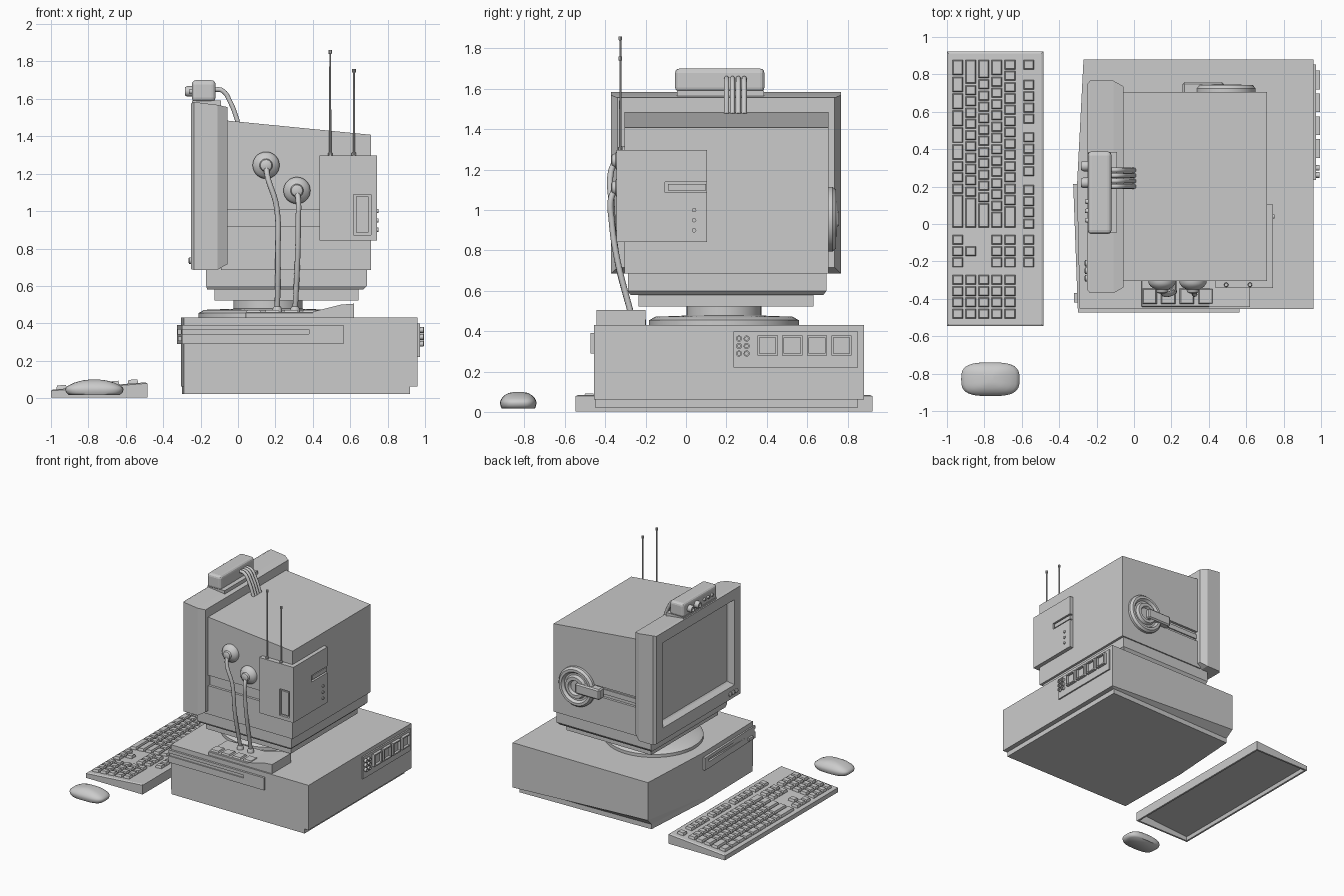
import bpy, bmesh, math
from mathutils import Vector, Matrix


def finish(name, bm, smooth=None):
    bmesh.ops.recalc_face_normals(bm, faces=bm.faces)
    me = bpy.data.meshes.new(name)
    bm.to_mesh(me)
    bm.free()
    ob = bpy.data.objects.new(name, me)
    bpy.context.collection.objects.link(ob)
    if smooth:
        me.polygons.foreach_set("use_smooth", [True] * len(me.polygons))
        me.set_sharp_from_angle(angle=math.radians(smooth))
    return ob


def add_loft(bm, rings):
    vs = [[bm.verts.new(p) for p in r] for r in rings]
    n = len(rings[0])
    for a, b in zip(vs, vs[1:]):
        for i in range(n):
            j = (i + 1) % n
            bm.faces.new((a[i], a[j], b[j], b[i]))
    bm.faces.new(vs[0])
    bm.faces.new(vs[-1])


def loft(name, rings, smooth=None):
    bm = bmesh.new()
    add_loft(bm, rings)
    return finish(name, bm, smooth)


def rx(x, y0, y1, z0, z1):
    return [(x, y0, z0), (x, y1, z0), (x, y1, z1), (x, y0, z1)]


def rz(z, x0, x1, y0, y1):
    return [(x0, y0, z), (x1, y0, z), (x1, y1, z), (x0, y1, z)]


def apply(ob, mod):
    with bpy.context.temp_override(object=ob, active_object=ob):
        bpy.ops.object.modifier_apply(modifier=mod.name)


def box(name, x0, x1, y0, y1, z0, z1, bevel=0, seg=1):
    ob = loft(name, [rz(z0, x0, x1, y0, y1), rz(z1, x0, x1, y0, y1)])
    if bevel:
        m = ob.modifiers.new("bevel", 'BEVEL')
        m.width, m.segments = bevel, seg
    return ob


def cut(ob, *dims):
    c = box("cutter", *dims)
    c.hide_render = True
    m = ob.modifiers.new("cut", 'BOOLEAN')
    m.operation, m.solver, m.object = 'DIFFERENCE', 'EXACT', c
    apply(ob, m)
    bpy.data.objects.remove(c)


def lathe(name, profile, loc, axis, n=32):
    # profile: (radius, height along axis)
    rot = Vector((0, 0, 1)).rotation_difference(Vector(axis)).to_matrix()
    rings = [[rot @ Vector((r * math.cos(2 * math.pi * i / n), r * math.sin(2 * math.pi * i / n), h))
              + Vector(loc) for i in range(n)] for r, h in profile]
    return loft(name, rings, 35)


def tube(name, pts, r):
    cu = bpy.data.curves.new(name, 'CURVE')
    cu.dimensions, cu.bevel_depth, cu.bevel_resolution = '3D', r, 3
    cu.use_fill_caps, cu.resolution_u = True, 8
    sp = cu.splines.new('BEZIER')
    sp.bezier_points.add(len(pts) - 1)
    for b, p in zip(sp.bezier_points, pts):
        b.co = p
        b.handle_left_type = b.handle_right_type = 'AUTO'
    ob = bpy.data.objects.new(name, cu)
    bpy.context.collection.objects.link(ob)


# Desktop case: bowed front, recessed plinth, chin cut under the front corner
plan = [(-0.27, 0.88), (-0.305, 0.2), (-0.29, -0.455), (0.96, -0.455), (0.96, 0.88)]
low = [(-0.26, 0.82), (-0.3, 0.2), (-0.29, -0.45), (0.92, -0.45), (0.92, 0.85)]
loft("computer_case", [
    [(x, y, 0.022) for x, y in low],
    [(x, y, 0.062) for x, y in low],
    [(x, y, 0.12 if i == 0 else 0.062) for i, (x, y) in enumerate(plan)],
    [(x, y, 0.43) for x, y in plan]])
bay = [(-0.325, 0.215), (-0.3, -0.472), (0.565, -0.472), (0.565, -0.4), (-0.2, -0.4), (-0.2, 0.215)]
drive = loft("drive_band", [[(x, y, z) for x, y in bay] for z in (0.29, 0.392)])
cut(drive, -0.4, 0.38, -0.5, -0.463, 0.342, 0.366)
cut(drive, -0.4, -0.305, -0.36, 0.16, 0.342, 0.366)
box("drive_button", -0.32, -0.29, -0.42, -0.37, 0.305, 0.33)

# Rear connector panel
box("rear_panel", 0.95, 0.972, 0.236, 0.852, 0.22, 0.40)
for i in range(4):
    y = 0.404 + i * 0.122
    port = box("port_frame", 0.96, 0.995, y - 0.05, y + 0.05, 0.28, 0.38)
    cut(port, 0.975, 1.1, y - 0.04, y + 0.04, 0.29, 0.37)
for y in (0.262, 0.30):
    for z in (0.29, 0.327, 0.364):
        lathe("jack", [(0.015, 0), (0.015, 0.025), (0.008, 0.025), (0.008, 0.005)], (0.968, y, z), (1, 0, 0), 16)

# Swivel stand
lathe("swivel_base", [(0.37, 0.42), (0.37, 0.455), (0.34, 0.472), (0.185, 0.478), (0.185, 0.53)],
      (0.16, 0.188, 0), (0, 0, 1), 48)
loft("monitor_foot", [rz(0.522, -0.125, 0.645, -0.236, 0.63), rz(0.582, -0.125, 0.645, -0.236, 0.63)])
loft("monitor_skirt", [rz(0.58, -0.165, 0.67, -0.275, 0.68), rz(0.6, -0.17, 0.69, -0.288, 0.695),
                       rz(0.692, -0.17, 0.69, -0.288, 0.695)])

# Monitor body with sloped top and side grooves
body = loft("monitor_body", [rx(-0.09, -0.305, 0.705, 0.686, 1.487), rx(0.71, -0.305, 0.705, 0.686, 1.408)])
cut(body, -0.2, 0.45, -0.4, -0.285, 0.92, 1.005)
cut(body, -0.2, 0.45, 0.685, 0.8, 0.92, 1.005)

# Screen bezel with recessed glass
loft("monitor_bezel", [
    rx(-0.205, -0.24, 0.63, 0.82, 1.46), rx(-0.215, -0.25, 0.64, 0.81, 1.47),
    rx(-0.252, -0.27, 0.66, 0.79, 1.49), rx(-0.252, -0.35, 0.745, 0.69, 1.575),
    rx(-0.235, -0.37, 0.766, 0.686, 1.583), rx(-0.11, -0.37, 0.766, 0.686, 1.568),
    rx(-0.057, -0.34, 0.736, 0.716, 1.556)])
for y in (-0.29, -0.25, -0.21):
    lathe("screen_knob", [(0.018, 0), (0.018, 0.01), (0.012, 0.014)], (-0.25, y, 0.735), (-1, 0, 0), 16)

# Side speaker and its arm
lathe("speaker", [(0.16, -0.02), (0.16, 0.02), (0.145, 0.038), (0.125, 0.038), (0.11, 0.018), (0.095, 0.018),
                  (0.085, 0.042), (0.06, 0.042), (0.05, 0.02)], (0.49, 0.705, 0.955), (0, 1, 0), 40)
box("speaker_arm", 0.26, 0.48, 0.69, 0.758, 0.915, 1.0, 0.01)
box("speaker_strap", -0.07, 0.27, 0.68, 0.695, 0.945, 0.985)

# Camera on top with lenses and cables
box("camera_plinth", -0.245, -0.09, -0.045, 0.385, 1.55, 1.592)
box("camera_housing", -0.247, -0.12, -0.054, 0.388, 1.585, 1.7, 0.022, 3)
for y, r in ((0.31, 0.028), (0.22, 0.028), (0.12, 0.012), (0.07, 0.012), (0.02, 0.012)):
    lathe("lens", [(r, 0), (r, r * 0.9), (r * 0.8, r * 1.3), (r * 0.6, r * 1.3), (r * 0.5, r)],
          (-0.246, y, 1.64), (-1, 0, 0), 20)
for i in range(4):
    y = 0.201 + i * 0.029
    tube("camera_cable", [(-0.13, y, 1.65), (-0.085, y, 1.645), (-0.04, y, 1.58), (0.0, y, 1.475)], 0.013)

# Corner receiver box with antennas
rec = box("receiver_box", 0.435, 0.743, -0.343, 0.103, 0.842, 1.298)
cut(rec, 0.618, 0.71, -0.4, -0.325, 0.872, 1.09)
cut(rec, 0.72, 0.8, -0.105, 0.11, 1.087, 1.14)
box("receiver_window", 0.632, 0.697, -0.338, -0.31, 0.885, 1.077)
box("receiver_tray", 0.71, 0.738, -0.09, 0.1, 1.097, 1.13)
for z in (0.90, 0.95, 1.0):
    lathe("receiver_button", [(0.011, -0.01), (0.011, 0.008)], (0.743, 0.04, z), (1, 0, 0), 12)
for x, top in ((0.493, 1.86), (0.62, 1.76)):
    lathe("antenna", [(0.012, 1.29), (0.012, 1.31), (0.006, 1.315), (0.005, top - 0.02), (0.01, top - 0.018),
                      (0.01, top)], (x, -0.325, 0), (0, 0, 1), 10)

# Side pickups and their cables
for x, z, mid, end in ((0.15, 1.245, (0.205, 1.03), 0.21), (0.315, 1.11, (0.322, 0.95), 0.305)):
    lathe("pickup", [(0.072, -0.005), (0.072, 0.012), (0.06, 0.03), (0.035, 0.045), (0.03, 0.06), (0.018, 0.066)],
          (x, -0.305, z), (0, -1, 0), 28)
    tube("pickup_cable", [(x, -0.35, z), (x + 0.008, -0.372, z - 0.06), (mid[0], -0.368, mid[1]),
                          ((mid[0] + end) / 2 + 0.006, -0.345, 0.78), (end, -0.265, 0.46)], 0.015)
    lathe("cable_plug", [(0.026, 0), (0.026, 0.02), (0.018, 0.035)], (end, -0.27, 0.455), (0, 0, 1), 16)

# Control box beside the monitor
box("control_box", 0.04, 0.45, -0.443, -0.197, 0.425, 0.46, 0.004)
wedge = [(0.4, 0.43), (0.62, 0.43), (0.62, 0.505), (0.55, 0.5), (0.4, 0.462)]
loft("control_wedge", [[(x, y, z) for x, z in wedge] for y in (-0.443, -0.2)])
for i in range(4):
    x = 0.042 + i * 0.1
    loft("control_button", [rz(0.455, x, x + 0.082, -0.43, -0.342), rz(0.472, x + 0.008, x + 0.074, -0.422, -0.35)])

# Keyboard shell, hollow underneath
X0, X1, Y0, Y1 = -1.0, -0.485, -0.546, 0.922


def deck(x):
    return 0.045 + (x - X0) / (X1 - X0) * 0.04


def slope(dx, dz):
    return [(x, y, deck(x) + dz) for x, y, _ in rz(0, X0 + dx, X1 - dx, Y0 + dx, Y1 - dx)]


loft("keyboard", [slope(0.022, -0.015), rz(0.003, X0 + 0.015, X1 - 0.015, Y0 + 0.015, Y1 - 0.015),
                  rz(0.003, X0, X1, Y0, Y1), slope(0, -0.006), slope(0.01, 0)])

# Keys, one mesh: each row lists key widths, negative is a gap
U = 0.0603
kb = bmesh.new()


def key_row(x, y, widths):
    for w in widths:
        if w > 0:
            a, b, h = y - w * U + 0.004, y - 0.004, 0.029
            rings = []
            for i, dz in ((0, -0.004), (0.002, 0.008), (0.006, 0.02)):
                rings.append([(px, py, deck(px) + dz) for px, py, _ in rz(0, x - h + i, x + h - i, a + i, b - i)])
            add_loft(kb, rings)
        y -= abs(w) * U


xs = [-0.943, -0.873, -0.803, -0.733, -0.663]
main = [[1.5] * 6 + [1, 1, 1, 3], [2.25] + [1] * 10 + [2.75], [1.75] + [1] * 11 + [2.25],
        [1.5] + [1] * 12 + [1.5], [1] * 13 + [2]]
nav = [[1] * 3, [-1, 1], [], [1] * 3, [1] * 3]
for x, m, nv in zip(xs, main, nav):
    key_row(x, 0.882, m)
    key_row(x, -0.055, nv)
    key_row(x, -0.268, [1] * 4)
key_row(-0.562, 0.882, [1, -0.8] + [1] * 4 + [-0.65] + [1] * 4 + [-0.65] + [1] * 4)
key_row(-0.562, -0.055, [1] * 3)
finish("keys", kb)

# Mouse: lofted superellipse along z
prof = [(0.88, 0.018), (0.97, 0.03), (1.0, 0.045), (0.98, 0.056), (0.88, 0.068), (0.68, 0.083), (0.4, 0.095), (0.12, 0.1)]
rings = []
for s, z in prof:
    ring = []
    for i in range(36):
        t = 2 * math.pi * i / 36
        c, d = math.cos(t), math.sin(t)
        px = 0.156 * s * math.copysign(abs(c) ** 0.65, c)
        py = 0.09 * (s ** 0.7) * math.copysign(abs(d) ** 0.65, d)
        ring.append((-0.768 + px, -0.83 + py, z))
    rings.append(ring)
loft("mouse", rings, 60)
